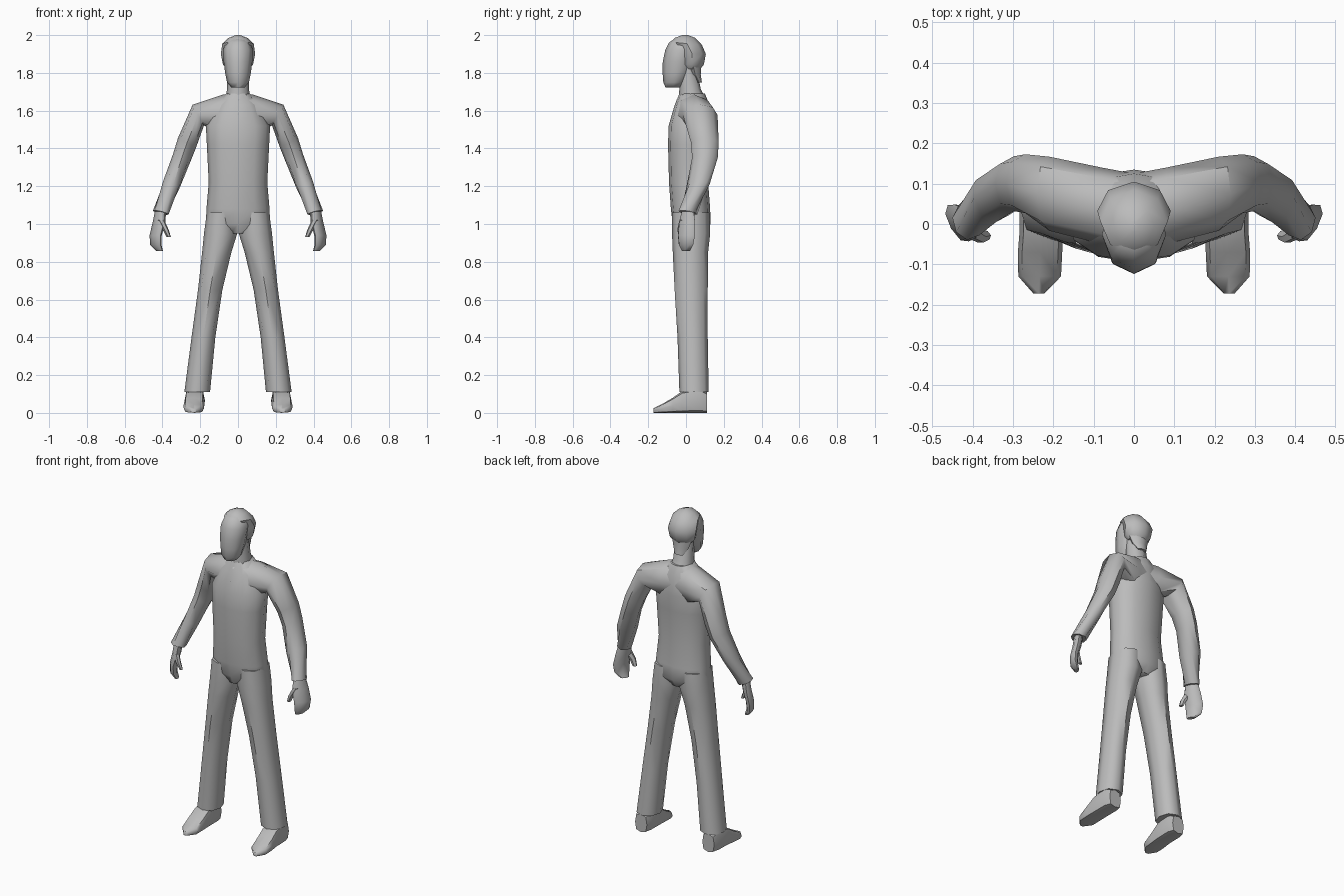
import bpy, bmesh, math
from mathutils import Vector

grey = bpy.data.materials.new("plain grey")
grey.diffuse_color = (0.5, 0.5, 0.5, 1)


def power(t, p):
    return math.copysign(abs(t) ** p, t)


def loft(name, rings, n=8, p=0.9, mirror=False, angle=50):
    """Skin closed rings given as (centre, half axis u, half axis v)."""
    bm = bmesh.new()
    loops = []
    for c, u, v in rings:
        c, u, v = Vector(c), Vector(u), Vector(v)
        loops.append([bm.verts.new(c + u * power(round(math.cos(a), 6), p)
                                   + v * power(round(math.sin(a), 6), p))
                      for a in (2 * math.pi * i / n for i in range(n))])
    for a, b in zip(loops, loops[1:]):
        for i in range(n):
            j = (i + 1) % n
            bm.faces.new((a[i], a[j], b[j], b[i]))
    bm.faces.new(loops[0][::-1])
    bm.faces.new(loops[-1])
    bmesh.ops.recalc_face_normals(bm, faces=bm.faces)
    me = bpy.data.meshes.new(name)
    bm.to_mesh(me)
    bm.free()
    me.materials.append(grey)
    ob = bpy.data.objects.new(name, me)
    bpy.context.collection.objects.link(ob)
    if mirror:
        m = ob.modifiers.new("mirror", 'MIRROR')
        m.use_axis = (True, False, False)
    bpy.ops.object.select_all(action='DESELECT')
    bpy.context.view_layer.objects.active = ob
    ob.select_set(True)
    bpy.ops.object.shade_smooth_by_angle(angle=math.radians(angle))
    return ob


def level(z, x0, x1, y0, y1, tilt=0):
    """Horizontal ring filling a box, raised by tilt at the back."""
    return (((x0 + x1) / 2, (y0 + y1) / 2, z),
            ((x1 - x0) / 2, 0, 0), (0, (y1 - y0) / 2, tilt))


def centred(z, hw, y0, y1, tilt=0):
    return level(z, -hw, hw, y0, y1, tilt)


# Torso from crotch to collar
loft("torso", [centred(0.95, 0.07, -0.05, 0.10), centred(1.0, 0.17, -0.07, 0.13),
               centred(1.08, 0.167, -0.08, 0.128), centred(1.22, 0.155, -0.09, 0.117),
               centred(1.42, 0.165, -0.095, 0.128), centred(1.52, 0.17, -0.092, 0.135),
               centred(1.63, 0.12, -0.06, 0.125), centred(1.69, 0.062, -0.035, 0.10)], n=12)

# Shoulders and sleeves
loft("shoulder_and_arm", [
    ((0.0, 0.025, 1.58), (0, 0.10, 0), (0, 0, 0.11)),
    ((0.08, 0.045, 1.575), (0, 0.095, 0), (0, 0, 0.11)),
    ((0.21, 0.075, 1.577), (0, 0.092, 0), (0.03, 0, 0.055)),
    ((0.27, 0.10, 1.43), (0, 0.073, 0), (0.048, 0, 0.025)),
    ((0.298, 0.10, 1.35), (0, 0.068, 0), (0.046, 0, 0.02)),
    ((0.352, 0.065, 1.21), (0.01, 0.06, 0), (0.045, 0, 0.015)),
    ((0.409, 0.01, 1.06), (0.025, 0.038, 0), (0.032, -0.03, 0.012))], mirror=True)

# Hands, curled slightly inward, with a thumb
loft("hand", [
    ((0.41, 0.01, 1.07), (0.02, 0.03, 0), (0.02, -0.014, 0)),
    ((0.418, 0.006, 1.01), (0.026, 0.042, 0), (0.02, -0.014, 0)),
    ((0.436, 0.002, 0.94), (0.026, 0.045, 0), (0.018, -0.013, 0)),
    ((0.435, 0.0, 0.89), (0.024, 0.038, 0), (0.017, -0.012, 0)),
    ((0.415, 0.0, 0.858), (0.014, 0.022, 0), (0.01, -0.008, 0))], mirror=True)
loft("thumb", [
    ((0.41, -0.015, 1.02), (0.014, 0.02, 0), (0.014, -0.01, 0)),
    ((0.383, -0.03, 0.97), (0.01, 0.016, 0), (0.012, -0.008, 0)),
    ((0.366, -0.028, 0.93), (0.008, 0.01, 0), (0.008, -0.006, 0))], n=6, mirror=True)

# Trouser legs
loft("trouser_leg", [
    level(1.06, 0.01, 0.165, -0.075, 0.125), level(0.95, 0.004, 0.18, -0.074, 0.128),
    level(0.85, 0.035, 0.19, -0.07, 0.117), level(0.65, 0.083, 0.212, -0.06, 0.115),
    level(0.4, 0.12, 0.246, -0.045, 0.115), level(0.11, 0.148, 0.284, -0.035, 0.12)],
    mirror=True)

# Shoes, skinned from heel to toe
loft("shoe", [
    ((x, y, h / 2), (w, 0, 0), (0, 0, h / 2)) for x, y, w, h in (
        (0.228, 0.11, 0.04, 0.11), (0.229, 0.07, 0.054, 0.13), (0.23, -0.02, 0.054, 0.115),
        (0.233, -0.07, 0.055, 0.08), (0.234, -0.13, 0.053, 0.045),
        (0.236, -0.172, 0.014, 0.024))], p=0.6, mirror=True)

# Neck
loft("neck", [centred(1.66, 0.066, -0.04, 0.105), centred(1.715, 0.058, -0.035, 0.078),
              centred(1.85, 0.055, -0.04, 0.05)])

# Face
loft("face", [centred(1.722, 0.035, -0.108, -0.03, 0.0), centred(1.75, 0.058, -0.12, 0.0),
              centred(1.80, 0.068, -0.124, 0.03), centred(1.86, 0.076, -0.123, 0.05),
              centred(1.92, 0.08, -0.11, 0.06), centred(1.96, 0.066, -0.09, 0.06),
              centred(1.982, 0.035, -0.06, 0.04)], p=1.0, angle=60)

# Hair cap and the tuft on the nape
loft("hair", [centred(1.82, 0.06, -0.02, 0.075), centred(1.845, 0.08, -0.035, 0.095),
              centred(1.90, 0.091, -0.04, 0.105), centred(1.955, 0.083, -0.075, 0.085, -0.008),
              centred(1.985, 0.05, -0.06, 0.05), centred(2.0, 0.012, -0.02, 0.01)], p=1.0)
loft("nape_hair", [centred(1.75, 0.03, 0.055, 0.084), centred(1.79, 0.052, 0.02, 0.078),
                   centred(1.85, 0.07, -0.01, 0.08)], p=1.0)
